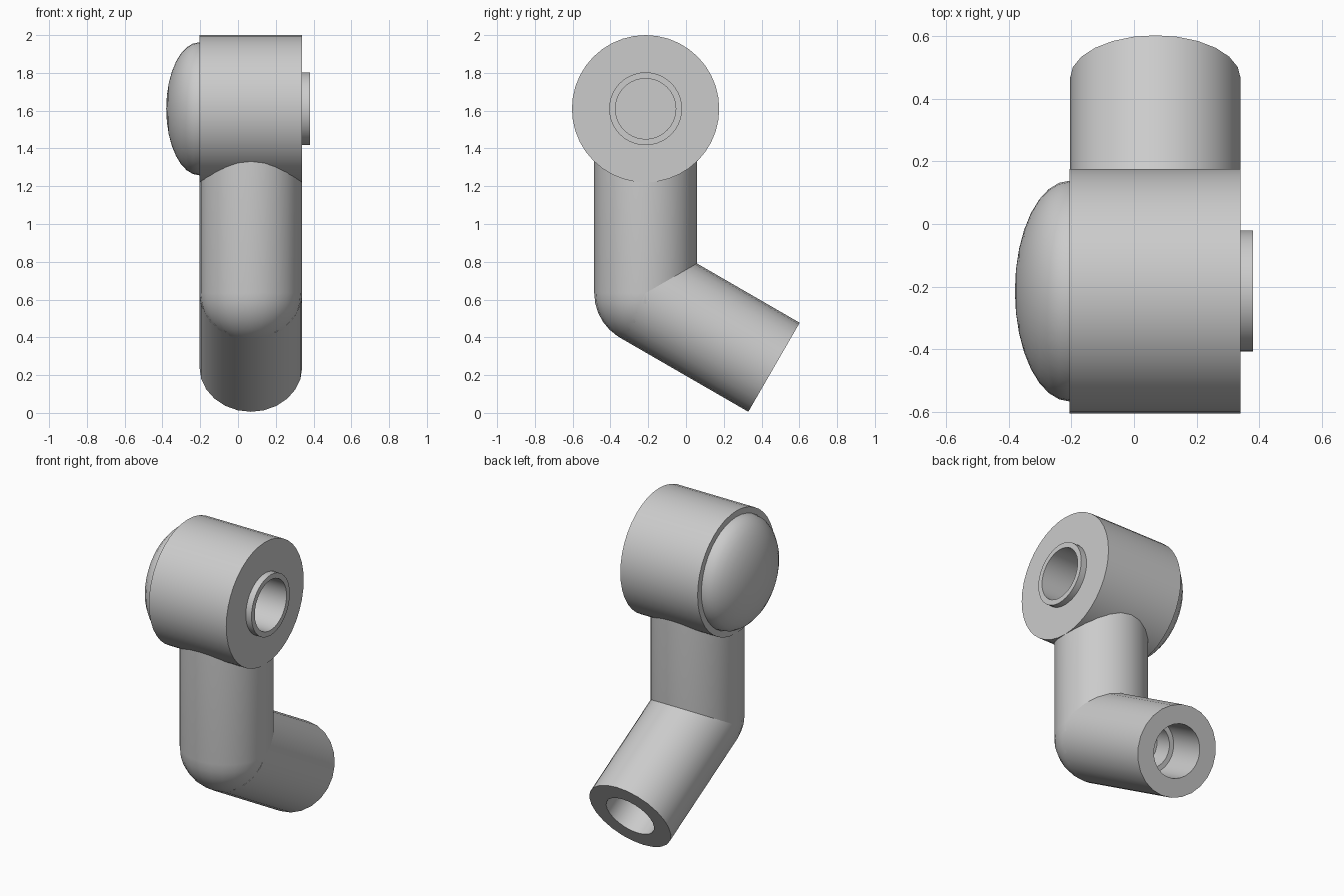
import bpy, bmesh, math
from mathutils import Vector

if "Cube" in bpy.data.objects:
    bpy.data.objects.remove(bpy.data.objects["Cube"])

grey = bpy.data.materials.new("light_grey")
grey.diffuse_color = (0.6, 0.6, 0.6, 1)
grey.use_nodes = True
grey.node_tree.nodes["Principled BSDF"].inputs["Base Color"].default_value = grey.diffuse_color


def lathe(name, profile, origin, axis, sides):
    """Revolve (radius, distance) points around an axis, radius 0 closes to a pole."""
    bm = bmesh.new()
    rot = Vector(axis).to_track_quat('Z', 'Y')
    origin = Vector(origin)
    rings = []
    for r, d in profile:
        count = 1 if r == 0 else sides
        ring = []
        for i in range(count):
            a = 2 * math.pi * i / sides
            ring.append(bm.verts.new(origin + rot @ Vector((r * math.cos(a), r * math.sin(a), d))))
        rings.append(ring)
    for a, b in zip(rings, rings[1:]):
        for i in range(sides):
            j = (i + 1) % sides
            if len(a) == 1:
                bm.faces.new((a[0], b[j], b[i]))
            elif len(b) == 1:
                bm.faces.new((a[i], a[j], b[0]))
            else:
                bm.faces.new((a[i], a[j], b[j], b[i]))
    bmesh.ops.recalc_face_normals(bm, faces=bm.faces)
    mesh = bpy.data.meshes.new(name)
    bm.to_mesh(mesh)
    bm.free()
    mesh.materials.append(grey)
    ob = bpy.data.objects.new(name, mesh)
    bpy.context.collection.objects.link(ob)
    bpy.ops.object.select_all(action='DESELECT')
    ob.select_set(True)
    bpy.context.view_layer.objects.active = ob
    bpy.ops.object.shade_smooth_by_angle(angle=math.radians(35))
    return ob


X, Y = 0.068, -0.214          # arm centre line
SHOULDER_Z, ELBOW_Z = 1.61, 0.634
R = 0.272                     # arm radius
arc = [math.radians(90 * i / 8) for i in range(9)]

# Shoulder drum with raised collar and socket on the right side
lathe("shoulder", [(0, -0.205), (0.39, -0.205), (0.39, 0.34), (0.193, 0.34),
                   (0.193, 0.38), (0.16, 0.38), (0.16, -0.15), (0, -0.15)],
      (0, Y, SHOULDER_Z), (1, 0, 0), 40)

# Rounded cap on the left side
dome = [(0.352 * math.cos(a), 0.205 + 0.175 * math.sin(a)) for a in arc[:-1]]
lathe("shoulder_cap", [(0, 0.2), (0.352, 0.2)] + dome + [(0, 0.38)],
      (0, Y, SHOULDER_Z), (-1, 0, 0), 40)

# Upper arm, ending in the round elbow
ball = [(R * math.cos(a), -R * math.sin(a)) for a in reversed(arc[:-1])]
lathe("upper_arm", [(0, -R)] + ball + [(R, 1.38 - ELBOW_Z), (0, 1.38 - ELBOW_Z)],
      (X, Y, ELBOW_Z), (0, 0, 1), 24)

# Forearm sloping down to the back, with a stepped wrist socket
L = 0.785
lathe("forearm", [(0, 0), (R, 0), (R, L), (0.16, L), (0.16, L - 0.27),
                  (0.13, L - 0.27), (0.13, L - 0.4), (0, L - 0.4)],
      (X, Y, ELBOW_Z), (0, math.cos(math.radians(30)), -0.5), 24)
